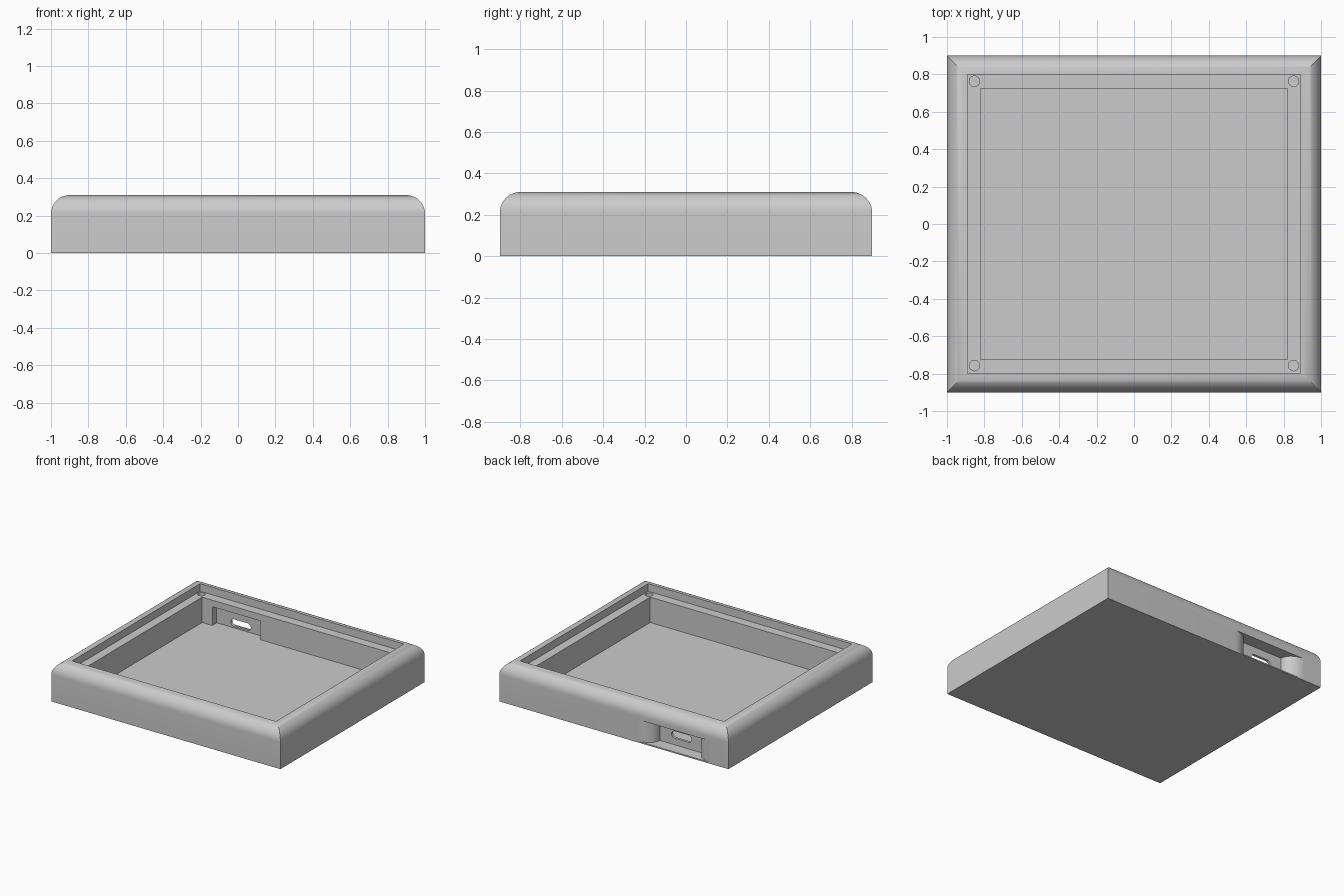
import bpy, bmesh
from math import sin, cos, pi
from mathutils import Vector

cube = bpy.data.objects.get("Cube")
if cube:
    bpy.data.objects.remove(cube, do_unlink=True)

grey = bpy.data.materials.new("plain grey")
grey.use_nodes = True
grey.diffuse_color = (0.6, 0.6, 0.6, 1)
grey.node_tree.nodes["Principled BSDF"].inputs["Base Color"].default_value = (0.6, 0.6, 0.6, 1)


def add_object(name, bm):
    bmesh.ops.recalc_face_normals(bm, faces=bm.faces)
    mesh = bpy.data.meshes.new(name)
    bm.to_mesh(mesh)
    bm.free()
    mesh.materials.append(grey)
    obj = bpy.data.objects.new(name, mesh)
    bpy.context.collection.objects.link(obj)
    return obj


def lofted_rectangles(name, rings):
    """Skin a stack of rectangles given as (half width, half depth, height)."""
    bm = bmesh.new()
    loops = [[bm.verts.new((sx * w, sy * d, z))
              for sx, sy in ((-1, -1), (1, -1), (1, 1), (-1, 1))] for w, d, z in rings]
    for a, b in zip(loops, loops[1:]):
        for i in range(4):
            j = (i + 1) % 4
            bm.faces.new((a[i], a[j], b[j], b[i]))
    bm.faces.new(loops[0])
    bm.faces.new(loops[-1])
    return add_object(name, bm)


def prism(name, points, direction):
    """Extrude a closed outline along a direction."""
    bm = bmesh.new()
    face = bm.faces.new([bm.verts.new(p) for p in points])
    top = bmesh.ops.extrude_face_region(bm, geom=[face])
    verts = [v for v in top["geom"] if isinstance(v, bmesh.types.BMVert)]
    bmesh.ops.translate(bm, verts=verts, vec=Vector(direction))
    # the extruded region keeps its starting cap
    if not any(set(f.verts).isdisjoint(verts) for f in bm.faces):
        bm.faces.new([v for v in bm.verts if v not in verts])
    return add_object(name, bm)


# Tray: rounded outer rim, lid ledge and deep cavity
STEPS = 12
WALL, TOP, FLOOR, LEDGE = 0.21, 0.31, 0.05, 0.25
rings = [(1, 0.9, 0)]
for i in range(STEPS + 1):
    t = pi / 2 * i / STEPS
    rings.append((0.9 + 0.1 * cos(t), 0.8 + 0.1 * cos(t), WALL + (TOP - WALL) * sin(t)))
rings += [(0.89, 0.798, TOP), (0.89, 0.798, LEDGE), (0.82, 0.725, LEDGE), (0.82, 0.725, FLOOR)]
tray = lofted_rectangles("tray", rings)

cutters = []
PORT_X = -0.522

# Screw holes in the ledge corners
for x in (-0.853, 0.853):
    for y in (-0.757, 0.763):
        circle = [(x + 0.028 * cos(2 * pi * i / 24), y + 0.028 * sin(2 * pi * i / 24), 0.12)
                  for i in range(24)]
        cutters.append(prism("screw_hole", circle, (0, 0, 0.2)))

# Plug pocket in the back face, with flared sides
flare = [(0.32 - 0.13 * sin(pi / 2 * i / STEPS), 0.8 + 0.1 * cos(pi / 2 * i / STEPS))
         for i in range(STEPS + 1)]
flare = [(0.32, 0.95)] + flare
outline = [(PORT_X + x, y, 0.01) for x, y in flare]
outline += [(PORT_X - x, y, 0.01) for x, y in reversed(flare)]
cutters.append(prism("plug_pocket", outline, (0, 0, 0.17)))

# Niche on the inside of the back wall
niche = [(PORT_X + x, y, FLOOR) for x, y in
         ((-0.21, 0.7), (0.21, 0.7), (0.21, 0.78), (-0.21, 0.78))]
cutters.append(prism("port_niche", niche, (0, 0, 0.148)))

# Pill-shaped port slot through the thin wall
R = 0.028
slot = []
for side, start in ((1, -pi / 2), (-1, pi / 2)):
    for i in range(STEPS + 1):
        a = start + pi * i / STEPS
        slot.append((PORT_X + side * 0.06 + R * cos(a), 0.75, 0.09 + R * sin(a)))
cutters.append(prism("port_slot", slot, (0, 0.1, 0)))

# Cut everything out of the tray and bake the result
for cutter in cutters:
    mod = tray.modifiers.new(cutter.name, "BOOLEAN")
    mod.operation = "DIFFERENCE"
    mod.solver = "EXACT"
    mod.object = cutter
bpy.context.view_layer.update()
graph = bpy.context.evaluated_depsgraph_get()
baked = bpy.data.meshes.new_from_object(tray.evaluated_get(graph))
tray.modifiers.clear()
tray.data = baked
baked.materials.clear()
baked.materials.append(grey)
for poly in baked.polygons:
    poly.material_index = 0
for cutter in cutters:
    bpy.data.objects.remove(cutter, do_unlink=True)

bpy.ops.object.select_all(action="DESELECT")
tray.select_set(True)
bpy.context.view_layer.objects.active = tray
bpy.ops.object.shade_smooth_by_angle(angle=pi / 6)
